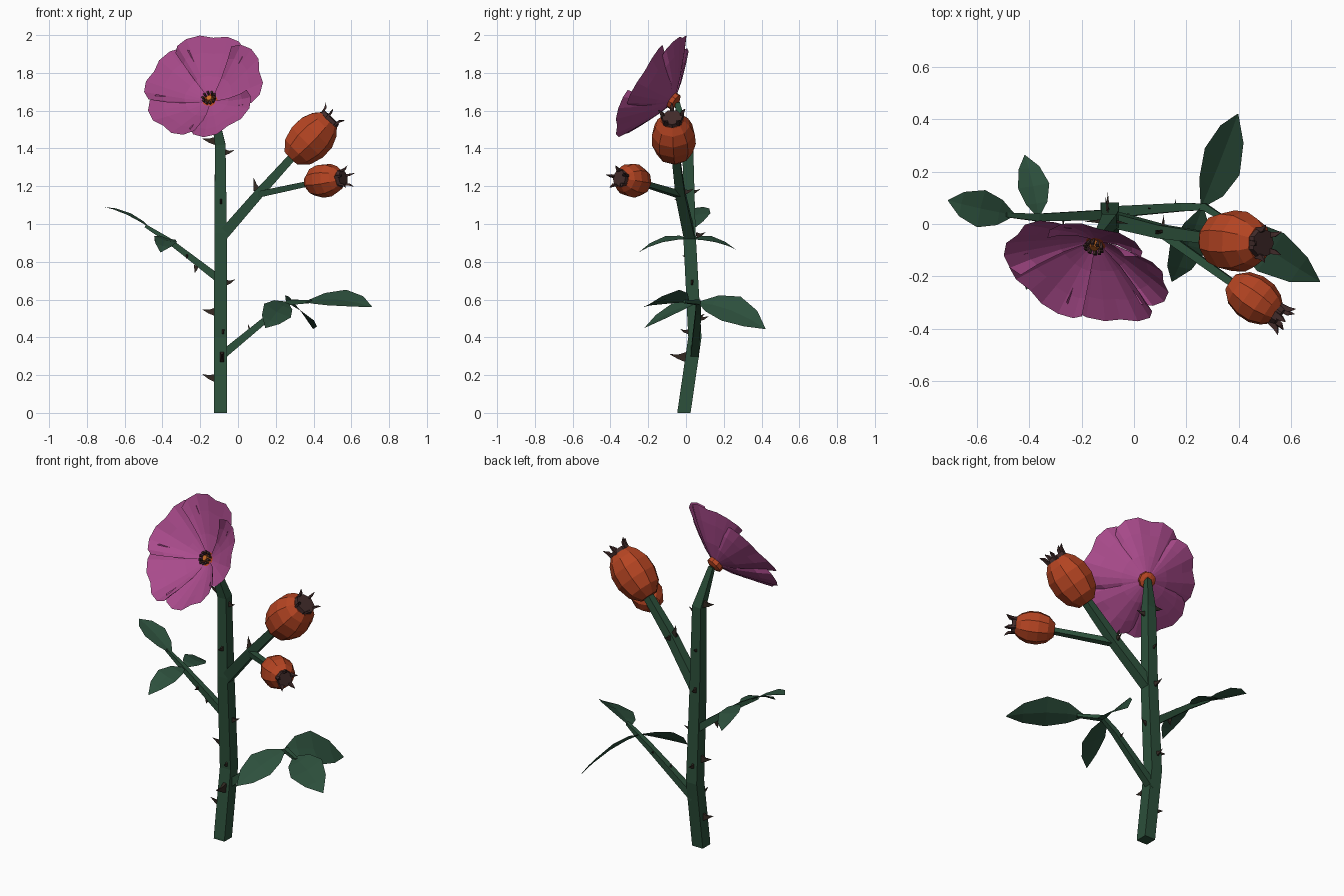
import bpy, bmesh, math
from mathutils import Vector as V, Matrix

if "Cube" in bpy.data.objects:
    bpy.data.objects.remove(bpy.data.objects["Cube"])


def material(name, rgb):
    m = bpy.data.materials.new(name)
    m.diffuse_color = (*rgb, 1)
    m.use_nodes = True
    m.node_tree.nodes["Principled BSDF"].inputs["Base Color"].default_value = m.diffuse_color
    return m


GREEN = material("stem_green", (0.025, 0.080, 0.043))
LEAF = material("leaf_green", (0.026, 0.080, 0.046))
PINK = material("petal_pink", (0.40, 0.070, 0.262))
ORANGE = material("hip_orange", (0.46, 0.058, 0.016))
THORN = material("thorn_brown", (0.032, 0.022, 0.016))
SEPAL = material("sepal_brown", (0.055, 0.025, 0.024))
GOLD = material("stamen_gold", (0.58, 0.15, 0.02))


def finish(name, bm, mat):
    bmesh.ops.recalc_face_normals(bm, faces=bm.faces)
    me = bpy.data.meshes.new(name)
    bm.to_mesh(me)
    bm.free()
    me.materials.append(mat)
    ob = bpy.data.objects.new(name, me)
    bpy.context.collection.objects.link(ob)
    return ob


def loft(name, pts, radii, sides, mat, flat=1.0, ref=(0, 1, 0)):
    """Sweep a regular polygon along points with a radius at each."""
    pts = [V(p) for p in pts]
    bm = bmesh.new()
    rings = []
    for i, p in enumerate(pts):
        t = (pts[min(i + 1, len(pts) - 1)] - pts[max(i - 1, 0)]).normalized()
        a = t.cross(V(ref)).normalized()
        b = a.cross(t)
        ring = []
        for k in range(sides):
            g = 2 * math.pi * (k + 0.5) / sides
            ring.append(bm.verts.new(p + radii[i] * (math.cos(g) * a * flat + math.sin(g) * b)))
        rings.append(ring)
    for r, s in zip(rings, rings[1:]):
        for k in range(sides):
            j = (k + 1) % sides
            bm.faces.new((r[k], r[j], s[j], s[k]))
    bm.faces.new(rings[0])
    bm.faces.new(rings[-1])
    return finish(name, bm, mat)


def leaf(name, base, mid, tip, width, roll):
    """Pointed blade arched through mid; positive roll lowers its right edge."""
    base, mid, tip = V(base), V(mid), V(tip)
    c = 2 * mid - (base + tip) / 2
    d = (tip - base).normalized()
    side = Matrix.Rotation(math.radians(roll), 3, d) @ d.cross(V((0, 0, 1))).normalized()
    nrm = side.cross(d)
    bm = bmesh.new()
    rows = []
    for t, w in ((0, .1), (.2, .68), (.48, 1), (.78, .66), (1, .02)):
        p = base * (1 - t) ** 2 + c * 2 * t * (1 - t) + tip * t * t
        h = side * width * w / 2
        up = nrm * 0.03 * width * w
        rows.append([bm.verts.new(q) for q in (p - h + up, p - up, p + h + up)])
    for r, s in zip(rows, rows[1:]):
        for k in (0, 1):
            bm.faces.new((r[k], r[k + 1], s[k + 1], s[k]))
    return finish(name, bm, LEAF)


def thorn(base, direction, size=0.075):
    """Narrow hooked blade, tall and thin."""
    b, d = V(base), V(direction).normalized()
    ref = (0, 0, 1) if abs(d.z) < .7 else (1, 0, 0)
    loft("thorn", [b, b + d * size * .5 + V((0, 0, -.002)), b + d * size + V((0, 0, .006))],
         [size * .45, size * .2, .001], 4, THORN, 0.4, ref)


def hip(name, centre, axis, half, radius):
    """Faceted fruit with a dark crown and five sepals."""
    c, n = V(centre), V(axis).normalized()
    prof = ((-1, .42), (-.65, .82), (-.15, 1), (.35, .98), (.75, .78), (1, .52))
    loft(name, [c + n * half * h for h, r in prof], [radius * r for h, r in prof], 9, ORANGE)
    top = c + n * half
    loft(name + "_crown", [top - n * .01, top + n * .02], [radius * .53, radius * .48], 7, SEPAL)
    a = n.cross(V((0, 0, 1))).normalized()
    b = a.cross(n)
    for k in range(5):
        g = 2 * math.pi * (k + .2) / 5
        o = math.cos(g) * a + math.sin(g) * b
        p = top + o * radius * .42
        loft(name + "_sepal", [p, p + n * .035 + o * .008, p + n * .055 + o * .025],
             [.016, .013, .002], 4, SEPAL, 0.6)


# Main stem, square in section
Q = math.sqrt(2)
loft("main_stem", [(-.092, -.01, 0), (-.092, -.01, .008), (-.092, .047, .40), (-.092, .018, .95),
                   (-.094, .01, 1.42), (-.136, -.047, 1.64)],
     [.035 * Q, .035 * Q, .035 * Q, .033 * Q, .028 * Q, .014 * Q], 4, GREEN)

# Branches and leaf stalks
loft("hip_branch", [(-.09, .02, .93), (.11, -.03, 1.16), (.31, -.057, 1.38)],
     [.041, .036, .029], 4, GREEN)
loft("small_hip_branch", [(.10, -.03, 1.155), (.38, -.228, 1.215)], [.024, .02], 4, GREEN)
loft("left_leaf_stalk", [(-.09, .035, .70), (-.37, .025, .915), (-.49, .035, .99)],
     [.029, .02, .012], 4, GREEN)
loft("right_leaf_stalk", [(-.09, .045, .30), (.19, .065, .53), (.27, .065, .585), (.39, -.01, .59)],
     [.031, .022, .019, .012], 4, GREEN)

# Leaves
leaf("left_end_leaf", (-.46, .035, .975), (-.59, .06, 1.055), (-.71, .09, 1.09), .145, 0)
leaf("left_back_leaf", (-.365, .03, .92), (-.385, .15, .915), (-.417, .263, .865), .125, 15)
leaf("left_front_leaf", (-.365, .02, .92), (-.385, -.12, .915), (-.41, -.25, .85), .125, -15)
leaf("right_end_leaf", (.36, .01, .59), (.53, -.11, .605), (.71, -.22, .56), .195, 25)
leaf("right_back_leaf", (.26, .07, .585), (.335, .245, .545), (.397, .42, .445), .21, 40)
leaf("right_front_leaf", (.26, .06, .585), (.205, -.09, .535), (.145, -.22, .45), .16, -30)

# Rose hips
hip("large_hip", (.38, -.065, 1.45), (.70, -.05, .71), .142, .118)
hip("small_hip", (.455, -.282, 1.23), (.807, -.568, .1), .105, .09)

# Thorns on the stem and branches
for b, d in (((-.12, .015, .185), (-1, 0, .2)), ((-.12, .035, .535), (-1, 0, .1)),
             ((-.12, .01, 1.44), (-1, 0, .1)), ((-.065, .03, .69), (1, .2, .2)),
             ((-.07, .01, 1.38), (1, -.2, .1))):
    thorn(b, d, .07 if d[0] < 0 else .05)
for b, d, s in (((-.085, .005, .295), (0, -1, .1), .09), ((-.08, .01, .43), (.2, -1, .2), .04),
                ((-.1, .07, .50), (0, 1, .1), .05), ((-.1, .055, .94), (-.2, 1, .2), .05),
                ((-.1, .03, 1.17), (0, 1, .2), .045), ((-.09, -.01, 1.12), (0, -1, .1), .05),
                ((.1, -.03, 1.18), (-.3, .1, 1), .06), ((.11, -.01, 1.17), (.1, 1, .2), .05),
                ((-.22, .03, .78), (-.2, 0, -1), .045), ((-.27, .02, .83), (0, -1, -.1), .04),
                ((.07, .06, .42), (-.4, 0, 1), .045), ((.16, .06, .51), (-.1, 1, .2), .04)):
    thorn(b, d, s)

# Flower: a tilted bowl of five notched petals
n = V((-.256, -.797, .548)).normalized()
ax = V((0, 0, 1)).cross(n).normalized()
ay = n.cross(ax)
base = V((-.145, -.065, 1.65))
R = 0.325
EDGE = ((-1, .8), (-.85, .92), (-.6, .99), (-.3, 1), (0, .945),
        (.3, 1), (.6, .99), (.85, .92), (1, .8))


def cup(r, ang, h):
    return base + r * (math.cos(ang) * ax + math.sin(ang) * ay) + n * h


for i in range(5):
    phi = math.radians(90 + 72 * i)
    bm = bmesh.new()
    grid = []
    for v in (0.06, .4, .75, 1):
        row = []
        for u, edge in EDGE:
            r = R * v * (1 + (edge - 1) * v)
            h = .158 * v ** 1.2 - .014 * (1 - u * u) * v + .02 * u * v
            row.append(bm.verts.new(cup(r, phi + math.radians(44) * u, h)))
        grid.append(row)
    for r, s in zip(grid, grid[1:]):
        for k in range(len(EDGE) - 1):
            bm.faces.new((r[k], r[k + 1], s[k + 1], s[k]))
    finish("petal", bm, PINK)

# Flower base, centre and ring of stamens
loft("flower_base", [base - n * .022, base - n * .012, base + n * .012], [.025, .046, .046], 9, ORANGE)
loft("flower_centre", [base + n * .008, base + n * .036], [.024, .016], 8, GOLD)
for k in range(10):
    g = 2 * math.pi * k / 10
    loft("stamen", [cup(.026, g, .01), cup(.034, g, .04)], [.004, .009], 4, SEPAL)
